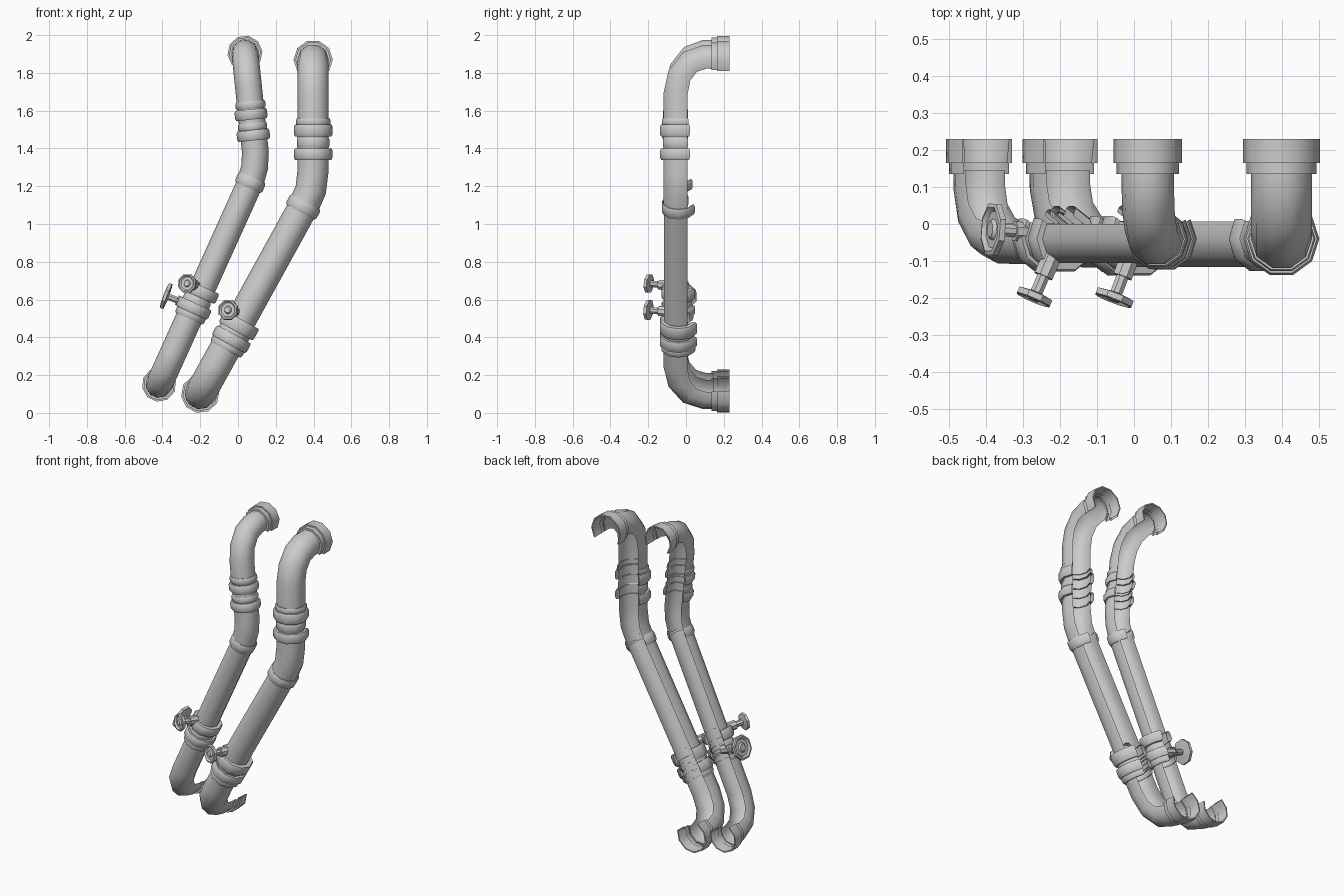
import bpy
from math import radians, sin, cos
from mathutils import Vector

if "Cube" in bpy.data.objects:
    bpy.data.objects.remove(bpy.data.objects["Cube"])

AXIS_Y = -0.04
Y = Vector((0, 1, 0))
OPEN = [radians(a) for a in range(-126, 127, 36)]    # shell open at the back
FLAP = [radians(a) for a in range(-126, 163, 36)]    # shell with one extra face
FULL = [radians(22.5 + 45 * k) for k in range(8)]


def loft(name, rings, angles, closed=False, smooth=50):
    """Skin a row of rings, each given as (centre, radius, normal, side)."""
    verts = [c + r * (cos(a) * n + sin(a) * s)
             for c, r, n, s in rings for a in angles]
    m = len(angles)
    faces = []
    for i in range(len(rings) - 1):
        for j in range(m if closed else m - 1):
            k = (j + 1) % m
            faces.append((i * m + j, i * m + k, (i + 1) * m + k, (i + 1) * m + j))
    if closed:
        faces.append(tuple(range((len(rings) - 1) * m, len(rings) * m)))
    mesh = bpy.data.meshes.new(name)
    mesh.from_pydata(verts, [], faces)
    obj = bpy.data.objects.new(name, mesh)
    bpy.context.collection.objects.link(obj)
    bpy.ops.object.select_all(action='DESELECT')
    obj.select_set(True)
    bpy.context.view_layer.objects.active = obj
    bpy.ops.object.shade_smooth_by_angle(angle=radians(smooth))
    return obj


def sweep(name, path, radius):
    """Open pipe along a path, its opening kept at the inside of the elbow."""
    rings, side = [], None
    for i, p in enumerate(path):
        t = Vector((0, 0, 0))
        if i > 0:
            t += (p - path[i - 1]).normalized()
        if i < len(path) - 1:
            t += (path[i + 1] - p).normalized()
        t.normalize()
        s = Y.cross(t)
        if s.length > 0.05:
            side = s.normalized()
        rings.append((p, radius, side.cross(t), side))
    loft(name, rings, OPEN)


def turned(name, base, t, side, profile, angles, closed=False, smooth=50):
    """Profile of (distance along axis, radius) turned round an axis."""
    n = side.cross(t)
    loft(name, [(base + t * d, r, n, side) for d, r in profile],
         angles, closed, smooth)


def on_axis(x, z):
    return Vector((x, AXIS_Y, z))


def elbow(corner, d):
    """Quarter turn from the pipe direction to the back."""
    pts = []
    for k in range(4):
        a = radians(30 * k)
        p = corner + d * 0.18 * (1 - sin(a))
        p.y = AXIS_Y + 0.14 * (1 - cos(a))
        pts.append(p)
    pts.append(Vector((corner.x, 0.145, corner.z)))
    return pts


def socket(name, corner, d, r):
    """Stepped open socket at the wall end of an elbow."""
    profile = [(0, 0.78 * r), (0, 0.91 * r), (0.03, 0.91 * r), (0.03, r),
               (0.095, r), (0.095, 0.92 * r), (0.03, 0.85 * r)]
    side = Y.cross(-d).normalized()
    turned(name, Vector((corner.x, 0.135, corner.z)), Y, side, profile, OPEN)


def collar(name, centre, t, r, inner, height, angles):
    """Bevelled band round the pipe."""
    h = height / 2
    b = min(0.012, h / 2)
    profile = [(-h, inner), (-h, r - b / 2), (-h + b, r),
               (h - b, r), (h, r - b / 2), (h, inner)]
    turned(name, centre, t, Y.cross(t).normalized(), profile, angles)


def valve(name, base, tip, r):
    """Stem with an eight-sided dished hand wheel."""
    t = tip - base
    L = t.length
    t.normalize()
    side = t.cross(Vector((0, 0, 1))).normalized()
    profile = [(0, 0.028), (0.6 * L, 0.028), (0.6 * L, 0.018), (L - 0.012, 0.018),
               (L - 0.008, 0.8 * r), (L - 0.006, r), (L + 0.01, r),
               (L + 0.013, 0.85 * r), (L + 0.003, 0.7 * r),
               (L + 0.003, 0.4 * r), (L + 0.012, 0.3 * r)]
    turned(name, base, t, side, profile, FULL, True, 40)


def pipe(tag, r, top, bend, bottom, r_top, r_bottom):
    """One pipe from its lower socket to its upper socket."""
    top, bottom = on_axis(*top), on_axis(*bottom)
    bend = [on_axis(*p) for p in bend]
    up = (bend[0] - bottom).normalized()
    down = (bend[-1] - top).normalized()
    low = bottom + up * 0.45
    sweep(tag + "_upper_pipe", bend + elbow(top, down), r * 1.03)
    sweep(tag + "_main_pipe", [low, bend[0]], r)
    sweep(tag + "_lower_pipe", [low] + elbow(bottom, up), r * 1.03)
    socket(tag + "_upper_socket", top, down, r_top)
    socket(tag + "_lower_socket", bottom, up, r_bottom)
    collar(tag + "_bend_collar", bend[0], up, r * 1.14, r, 0.06, FLAP)
    return up, -down


def collars(tag, prefix, t, r, bands, angles):
    for i, (x, z, grow, height) in enumerate(bands):
        collar(f"{tag}_{prefix}_collar_{i + 1}", on_axis(x, z), t,
               r * grow, r * 0.95, height, angles)


# Right pipe
R = 0.069
up, top_dir = pipe("right", R, (0.037, 1.905),
                   [(0.065, 1.22), (0.088, 1.3), (0.092, 1.38), (0.08, 1.49)],
                   (-0.418, 0.15), 0.093, 0.091)
collars("right", "upper", top_dir, R,
        [(0.066, 1.63, 1.15, 0.04), (0.069, 1.58, 1.25, 0.055),
         (0.077, 1.515, 1.12, 0.04), (0.081, 1.47, 1.27, 0.055)], OPEN)
collars("right", "lower", up, R,
        [(-0.195, 0.64, 1.35, 0.06), (-0.222, 0.585, 1.1, 0.06),
         (-0.235, 0.555, 1.35, 0.055), (-0.25, 0.52, 1.2, 0.045)], FLAP)

# Left pipe
R = 0.08
up, top_dir = pipe("left", R, (0.398, 1.87),
                   [(0.345, 1.09), (0.385, 1.18), (0.397, 1.28), (0.398, 1.45)],
                   (-0.2, 0.101), 0.104, 0.102)
collars("left", "upper", top_dir, R,
        [(0.398, 1.54, 1.15, 0.035), (0.398, 1.495, 1.28, 0.065),
         (0.398, 1.43, 1.08, 0.06), (0.398, 1.37, 1.28, 0.06)], OPEN)
collars("left", "lower", up, R,
        [(0.005, 0.462, 1.3, 0.07), (-0.02, 0.425, 1.1, 0.06),
         (-0.035, 0.39, 1.3, 0.06), (-0.055, 0.355, 1.18, 0.045)], FLAP)

# Hand wheels
valve("left_front_valve", Vector((0.0, -0.06, 0.53)),
      Vector((-0.052, -0.197, 0.545)), 0.056)
valve("right_front_valve", Vector((-0.21, -0.06, 0.67)),
      Vector((-0.268, -0.195, 0.685)), 0.052)
valve("right_side_valve", Vector((-0.24, -0.025, 0.565)),
      Vector((-0.378, -0.015, 0.618)), 0.075)
